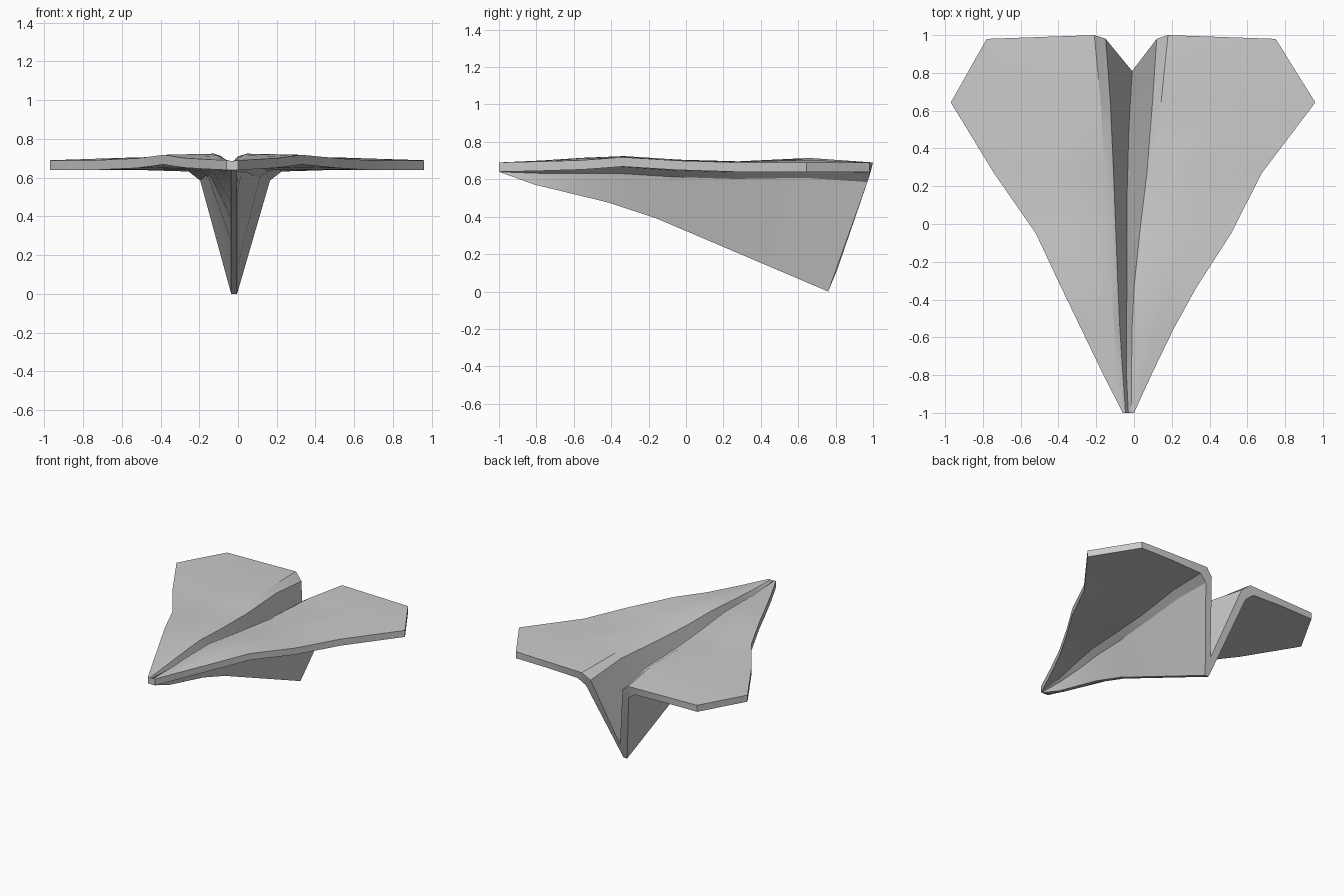
import bpy, bmesh

if "Cube" in bpy.data.objects:
    bpy.data.objects.remove(bpy.data.objects["Cube"])

def interp(pts, v):
    """Piecewise linear lookup."""
    for (a, b), (c, d) in zip(pts, pts[1:]):
        if v <= c:
            return b + (d - b) * max(0, v - a) / (c - a)
    return pts[-1][1]

# Stations from nose to tail:
# y, left tip x, right tip x, left crease x, right crease x, left lip x, right lip x,
# crease z, tip z, lip z, keel-top fold z
stations = [
    (-1.00, -.060, .000, -.055, -.005, -.045, -.015, .690, .690, .688, .640),
    (-0.78, -.170, .100, -.085, .005, -.060, -.013, .700, .695, .692, .632),
    (-0.55, -.280, .210, -.105, .025, -.075, -.010, .715, .702, .702, .630),
    (-0.33, -.385, .330, -.122, .045, -.085, .000, .724, .718, .710, .630),
    (-0.04, -.520, .515, -.138, .080, -.096, .030, .705, .700, .690, .612),
    (0.28, -.740, .675, -.155, .110, -.108, .068, .696, .690, .678, .602),
    (0.66, -.970, .960, -.178, .145, -.125, .098, .714, .690, .685, .608),
    (1.00, -.780, .750, -.210, .180, -.150, .120, .690, .690, .640, .585),
]
keel_z = [(-1, .64), (-.95, .605), (-.43, .48), (-.25, .43), (.76, 0)]
valley_depth = [(-1, .045), (-.93, .06), (-.5, .10), (0, .15), (.81, .12)]
valley_x = [(-1, -.03), (-.93, -.04), (.35, -.036), (.81, -.01)]
T = .05  # sheet thickness

def ring(st):
    y, tl, tr, cl, cr, vl, vr, zc, zt, zl, zf = st
    s = (y + 1) / 2
    k = min(1, 3 * s)
    Y = lambda rear: -1 + (rear + 1) * s       # tail is raked towards the keel
    yv, yk = Y(.81), Y(.76)
    zv = min(interp(keel_z, yk + .03 * s) + interp(valley_depth, yv), zl)
    zm = zc * .55 + zt * .45
    bl, br = cl - .045 * k, cr + .045 * k
    fl, fr = vl - .045 * k, vr + .045 * k
    zk = interp(keel_z, yk)
    return [
        (tl, Y(.98), zt), ((tl + cl) / 2, Y(.99), zm), (cl, Y(1), zc), (vl, Y(.98), zl),
        (interp(valley_x, yv), yv, zv),
        (vr, Y(.98), zl), (cr, Y(1), zc), ((tr + cr) / 2, Y(.99), zm), (tr, Y(.98), zt),
        (tr, Y(.98), zt - T), ((tr + br) / 2, Y(.985), zm - T), (br, Y(.985), zc - T - .008 * k),
        (fr, Y(.97), zf),
        (-.005, yk, zk), (-.035, yk, zk),
        (fl, Y(.97), zf),
        (bl, Y(.985), zc - T - .008 * k), ((tl + bl) / 2, Y(.985), zm - T), (tl, Y(.98), zt - T),
    ]

# Folded sheet lofted along its length
bm = bmesh.new()
rings = [[bm.verts.new(p) for p in ring(st)] for st in stations]
n = len(rings[0])
for a, b in zip(rings, rings[1:]):
    for i in range(n):
        j = (i + 1) % n
        bm.faces.new((a[i], a[j], b[j], b[i]))

# Nose and tail caps: strips joining the upper surface to the lower one
upper = [0, 1, 2, 3, 4, 4, 5, 6, 7, 8]
lower = [18, 17, 16, 15, 14, 13, 12, 11, 10, 9]
for r in (rings[0], rings[-1]):
    for q in range(9):
        ids = dict.fromkeys((upper[q], upper[q + 1], lower[q + 1], lower[q]))
        bm.faces.new([r[i] for i in ids])
bmesh.ops.recalc_face_normals(bm, faces=bm.faces[:])

mesh = bpy.data.meshes.new("paper_plane")
bm.to_mesh(mesh)
bm.free()
plane = bpy.data.objects.new("paper_plane", mesh)
bpy.context.collection.objects.link(plane)
bpy.context.view_layer.objects.active = plane
plane.select_set(True)
bpy.ops.object.shade_smooth_by_angle(angle=.4)
